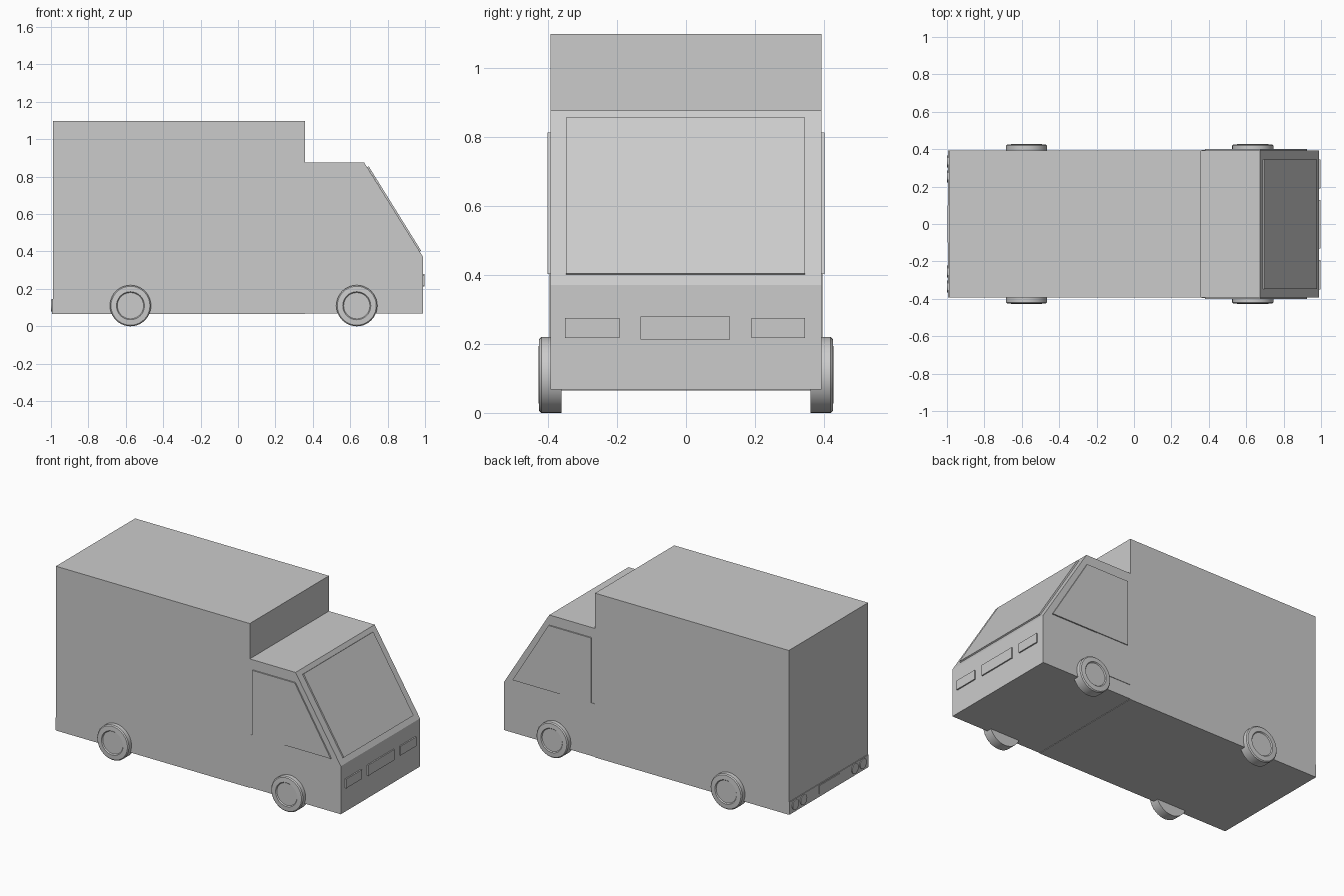
import bpy, bmesh, math
from mathutils import Matrix

if "Cube" in bpy.data.objects:
    bpy.data.objects.remove(bpy.data.objects["Cube"])


def finish(name, bm, mat=None):
    bmesh.ops.recalc_face_normals(bm, faces=bm.faces)
    me = bpy.data.meshes.new(name)
    bm.to_mesh(me)
    bm.free()
    ob = bpy.data.objects.new(name, me)
    bpy.context.collection.objects.link(ob)
    if mat:
        me.materials.append(mat)
    return ob


def extrude_xz(name, pts, y0, y1, mat=None):
    """Closed side profile extruded across the width."""
    bm = bmesh.new()
    face = bm.faces.new([bm.verts.new((x, y0, z)) for x, z in pts])
    ext = bmesh.ops.extrude_face_region(bm, geom=[face])["geom"]
    verts = [v for v in ext if isinstance(v, bmesh.types.BMVert)]
    bmesh.ops.translate(bm, verts=verts, vec=(0, y1 - y0, 0))
    return finish(name, bm, mat)


def box(name, x, y, z):
    pts = [(x[0], z[0]), (x[1], z[0]), (x[1], z[1]), (x[0], z[1])]
    return extrude_xz(name, pts, *y)


def disc_part(name, profile, steps, place):
    """Turned part: (radius, height) profile spun about local z."""
    bm = bmesh.new()
    vs = [bm.verts.new((r, 0, h)) for r, h in profile]
    es = [bm.edges.new(p) for p in zip(vs, vs[1:])]
    bmesh.ops.spin(bm, geom=vs + es, cent=(0, 0, 0), axis=(0, 0, 1),
                   angle=math.tau, steps=steps, use_duplicate=False)
    bmesh.ops.remove_doubles(bm, verts=bm.verts, dist=1e-4)
    bmesh.ops.transform(bm, matrix=place, verts=bm.verts)
    ob = finish(name, bm)
    bpy.context.view_layer.objects.active = ob
    ob.select_set(True)
    bpy.ops.object.shade_smooth_by_angle(angle=math.radians(30))
    ob.select_set(False)


light = bpy.data.materials.new("cab_paint")
light.diffuse_color = (0.8, 0.8, 0.8, 1)
light.use_nodes = True
light.node_tree.nodes["Principled BSDF"].inputs["Base Color"].default_value = light.diffuse_color
W = 0.393

# Cargo body and the cab with its lower skirt
box("cargo_box", (-0.99, 0.357), (-W, W), (0.065, 1.097))
extrude_xz("cab", [(0.357, 0.155), (0.357, 0.875), (0.675, 0.875), (0.99, 0.37),
                   (0.99, 0.17), (0.6, 0.155)], -W, W, light)
extrude_xz("cab_skirt", [(0.357, 0.068), (0.99, 0.068), (0.99, 0.17),
                         (0.6, 0.155), (0.357, 0.155)], -W, W)

# Windscreen lying on the sloped front
extrude_xz("windscreen", [(0.691, 0.85), (0.971, 0.40), (0.979, 0.404),
                          (0.699, 0.855)], -0.347, 0.345)

# Side windows and doors
for side, s in (("right", -1), ("left", 1)):
    extrude_xz(side + "_window", [(0.38, 0.812), (0.675, 0.812), (0.925, 0.402),
                                  (0.38, 0.402)], s * 0.38, s * 0.401)
    extrude_xz(side + "_door", [(0.36, 0.157), (0.60, 0.157), (0.60, 0.402),
                                (0.36, 0.402)], s * 0.38, s * 0.396, light)

# Grille and headlights
box("grille", (0.98, 0.998), (-0.132, 0.128), (0.212, 0.279))
box("right_headlight", (0.98, 0.998), (-0.35, -0.193), (0.217, 0.275))
box("left_headlight", (0.98, 0.998), (0.19, 0.345), (0.217, 0.275))

# Rear bumper strip, plate and round tail lights
box("rear_bumper", (-0.994, -0.98), (-W, W), (0.066, 0.145))
box("rear_plate", (-0.998, -0.98), (-0.1, 0.1), (0.085, 0.138))
for i, y in enumerate((-0.335, -0.255, 0.255, 0.335)):
    place = Matrix.Translation((-0.985, y, 0.11)) @ Matrix.Rotation(-math.pi / 2, 4, 'Y')
    disc_part(f"tail_light_{i + 1}", [(0, 0), (0.032, 0), (0.032, 0.014), (0, 0.014)], 24, place)

# Wheels with a slightly dished face
wheel = [(0, 0), (0.11, 0), (0.11, 0.058), (0.104, 0.064), (0.075, 0.066), (0.07, 0.060), (0, 0.060)]
for end, x in (("front", 0.635), ("rear", -0.575)):
    for side, s in (("right", -1), ("left", 1)):
        place = Matrix.Translation((x, s * 0.361, 0.11)) @ Matrix.Rotation(-s * math.pi / 2, 4, 'X')
        disc_part(f"{end}_{side}_wheel", wheel, 40, place)
